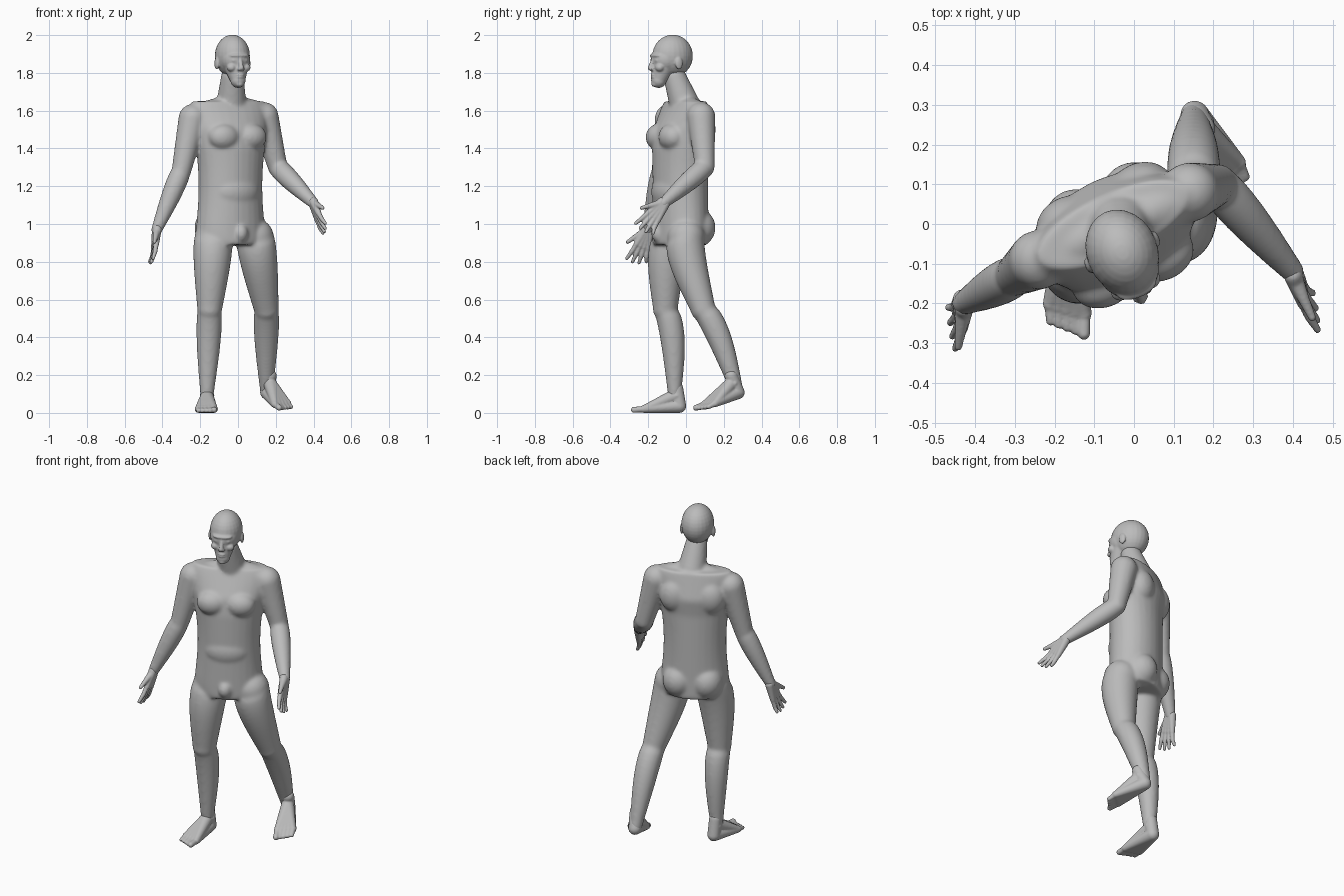
import bpy, bmesh, math
from mathutils import Matrix, Vector

if "Cube" in bpy.data.objects:
    bpy.data.objects.remove(bpy.data.objects["Cube"])

shade = (0.5, 0.5, 0.5, 1)
skin = bpy.data.materials.new("plain_grey")
skin.use_nodes = True
skin.diffuse_color = shade
skin.node_tree.nodes["Principled BSDF"].inputs["Base Color"].default_value = shade


class Part:
    """Overlapping rounded forms that are fused into one smooth skin."""

    def __init__(self, name, matrix=None):
        self.name = name
        self.matrix = matrix or Matrix()
        self.bm = bmesh.new()

    def ball(self, centre, radii):
        place = Matrix.Translation(centre) @ Matrix.Diagonal((*radii, 1))
        bmesh.ops.create_uvsphere(self.bm, u_segments=24, v_segments=16, radius=1,
                                  matrix=self.matrix @ place)

    def pair(self, centre, radii):
        """The same ball on both sides of the part's middle."""
        x, y, z = centre
        self.ball((x, y, z), radii)
        self.ball((-x, y, z), radii)

    def loft(self, rings, sides=28):
        """Closed tube through rings given as centre, half width and half depth vectors."""
        angles = [math.tau * k / sides for k in range(sides)]
        loops = [[self.bm.verts.new(self.matrix @ (centre + across * math.cos(a) + along * math.sin(a)))
                  for a in angles] for centre, across, along in rings]
        for lower, upper in zip(loops, loops[1:]):
            for k in range(sides):
                self.bm.faces.new((lower[k - 1], lower[k], upper[k], upper[k - 1]))
        self.bm.faces.new(loops[0][::-1])
        self.bm.faces.new(loops[-1])

    def bone(self, start, end, start_radius, end_radius, bulge=0.0, bow=0.0):
        """Tapered round limb; bulge adds muscle, bow bends its middle along y."""
        start, end = Vector(start), Vector(end)
        direction = (end - start).normalized()
        across = direction.orthogonal().normalized()
        along = direction.cross(across)
        rings = []
        steps = 12
        for i in range(steps + 1):
            t = i / steps
            swell = math.sin(math.pi * t ** 0.65)
            radius = start_radius + (end_radius - start_radius) * t + bulge * swell
            centre = start.lerp(end, t) + Vector((0, bow * swell, 0))
            rings.append((centre, across * radius, along * radius))
        self.loft(rings)
        self.ball(start, [start_radius] * 3)
        self.ball(end, [end_radius] * 3)

    def finish(self, voxel, passes):
        bmesh.ops.recalc_face_normals(self.bm, faces=self.bm.faces)
        mesh = bpy.data.meshes.new(self.name)
        self.bm.to_mesh(mesh)
        self.bm.free()
        mesh.materials.append(skin)
        mesh.shade_smooth()
        thing = bpy.data.objects.new(self.name, mesh)
        bpy.context.collection.objects.link(thing)
        fuse = thing.modifiers.new("fuse", 'REMESH')
        fuse.mode = 'VOXEL'
        fuse.voxel_size = voxel
        fuse.use_smooth_shade = True
        soften = thing.modifiers.new("soften", 'SMOOTH')
        soften.factor = 0.5
        soften.iterations = passes


def frame(origin, yaw, pitch=0):
    return (Matrix.Translation(origin) @ Matrix.Rotation(math.radians(yaw), 4, 'Z')
            @ Matrix.Rotation(math.radians(pitch), 4, 'X'))


# Joints of the pose
right_shoulder, left_shoulder = (-0.24, -0.09, 1.56), (0.14, 0.08, 1.57)
right_elbow, left_elbow = (-0.3, -0.13, 1.28), (0.21, 0.1, 1.3)
right_wrist, left_wrist = (-0.43, -0.2, 0.97), (0.4, -0.12, 1.11)
right_hip, left_hip = (-0.13, -0.07, 0.93), (0.09, 0, 0.93)
right_knee, left_knee = (-0.15, -0.11, 0.55), (0.15, 0.09, 0.55)
right_ankle, left_ankle = (-0.165, -0.06, 0.08), (0.15, 0.27, 0.12)
neck_base = (-0.035, -0.01, 1.64)

# Torso: narrow at the waist, rounded off at both ends, thinner at the shoulders
torso = Part("body", frame((-0.04, -0.03, 0), 25))
bottom, top, waist = 0.87, 1.67, 1.2
rings = []
for i in range(1, 40):
    t = i / 20 - 1
    z = (bottom + top) / 2 + t * (top - bottom) / 2
    closing = (1 - abs(t) ** 6) ** (1 / 6)
    width = (0.175 + 0.4 * (z - waist) ** 2) * closing
    thinning = 1 - 3 * max(0, z - 1.5)
    depth = min(0.14, 0.8 * width) * thinning
    rings.append((Vector((0, max(0, z - 1.4) / 8, z)), Vector((width, 0, 0)), Vector((0, depth, 0))))
torso.loft(rings)
torso.pair((0.08, -0.09, 1.46), (0.085, 0.065, 0.07))    # chest
torso.pair((0.08, 0.065, 0.98), (0.09, 0.095, 0.1))      # buttocks
torso.pair((0.1, 0.08, 1.5), (0.085, 0.07, 0.1))         # shoulder blades
torso.ball((0, -0.07, 1.17), (0.13, 0.08, 0.1))          # belly

# Neck, arms and legs join the torso in the model's own directions
torso.matrix = Matrix()
torso.ball((0.015, -0.14, 0.95), (0.04, 0.045, 0.05))    # groin
torso.bone(neck_base, (-0.03, -0.06, 1.78), 0.08, 0.06)
for shoulder, elbow, wrist in ((right_shoulder, right_elbow, right_wrist),
                               (left_shoulder, left_elbow, left_wrist)):
    torso.bone(neck_base, shoulder, 0.05, 0.07)
    torso.bone(shoulder, elbow, 0.075, 0.052)
    torso.bone(elbow, wrist, 0.05, 0.03, bulge=0.01)
for hip, knee, ankle in ((right_hip, right_knee, right_ankle), (left_hip, left_knee, left_ankle)):
    torso.bone(hip, knee, 0.1, 0.066, bulge=0.01, bow=-0.02)
    torso.bone(knee, ankle, 0.062, 0.034, bulge=0.012, bow=0.022)
torso.finish(voxel=0.009, passes=10)

# Head, facing -y before it is turned
head = Part("head", frame((-0.026, -0.08, 0), 22))
head.ball((0, 0.01, 1.89), (0.09, 0.11, 0.112))
head.bone((0, -0.03, 1.87), (0, -0.07, 1.76), 0.079, 0.04)      # face and jaw
head.bone((0, -0.1, 1.88), (0, -0.117, 1.826), 0.008, 0.014)    # nose
head.pair((0.011, -0.112, 1.82), (0.009, 0.012, 0.008))         # nostrils
head.ball((0, -0.09, 1.74), (0.022, 0.02, 0.015))               # chin
for height in (1.777, 1.79):
    head.ball((0, -0.1, height), (0.023, 0.014, 0.006))         # lips
head.ball((0, -0.085, 1.892), (0.056, 0.028, 0.012))            # brow
head.pair((0.032, -0.09, 1.866), (0.015, 0.014, 0.009))         # eyes
head.pair((0.04, -0.08, 1.828), (0.026, 0.024, 0.022))          # cheeks
head.pair((0.09, 0.01, 1.85), (0.01, 0.021, 0.033))             # ears
head.finish(voxel=0.005, passes=4)


def hand(name, wrist, fingertip, thumb_side, palm):
    """Built along local z with the thumb towards local x."""
    forward = (Vector(fingertip) - Vector(wrist)).normalized()
    side = Vector(thumb_side)
    side = (side - forward * side.dot(forward)).normalized()
    turn = Matrix((side, forward.cross(side), forward)).transposed().to_4x4()
    part = Part(name, Matrix.Translation(wrist) @ turn)
    for finger in range(4):
        slot = 1.5 - finger
        knuckle = (0.022 * slot, 0, 0.095)
        middle = (0.028 * slot, palm * 0.003, 0.14)
        tip = (0.035 * slot, palm * 0.012, 0.19 - 0.006 * (finger - 1) ** 2)
        part.bone((0.008 * slot, 0, 0), knuckle, 0.024, 0.015)
        part.bone(knuckle, middle, 0.013, 0.012)
        part.bone(middle, tip, 0.012, 0.009)
    thumb_joint = (0.05, palm * 0.01, 0.06)
    part.bone((0.01, 0, 0.01), thumb_joint, 0.022, 0.014)
    part.bone(thumb_joint, (0.078, palm * 0.018, 0.1), 0.014, 0.01)
    part.finish(voxel=0.0045, passes=3)


hand("right_hand", right_wrist, (-0.45, -0.27, 0.78), thumb_side=(0.15, -1, 0), palm=1)
hand("left_hand", left_wrist, (0.45, -0.235, 0.96), thumb_side=(0.1, -0.8, 0.5), palm=-1)


def foot(name, place, inner):
    """Points to -y; each toe has a ray from the heel and one from the ankle."""
    part = Part(name, place)
    heel, ankle = (0, 0.015, 0.036), (0, -0.02, 0.085)
    part.bone((0, 0, 0.13), heel, 0.035, 0.036)
    for toe in range(5):
        thickness = 0.012 if toe else 0.016
        x = inner * (0.038 - 0.021 * toe)
        knuckle = (x, 0.006 * toe - 0.175, 0.02)
        part.bone(heel, knuckle, 0.036, 0.02)
        part.bone(ankle, knuckle, 0.036, 0.019)
        part.bone(knuckle, (x, 0.008 * toe - 0.226, thickness), 0.016, thickness)
    part.pair((0.025, 0, 0.09), (0.014, 0.016, 0.016))    # ankle bones
    part.finish(voxel=0.005, passes=3)


foot("right_foot", frame((-0.164, -0.05, 0), 0), inner=1)
foot("left_foot", frame((0.155, 0.27, 0.07), 26, 15), inner=-1)
